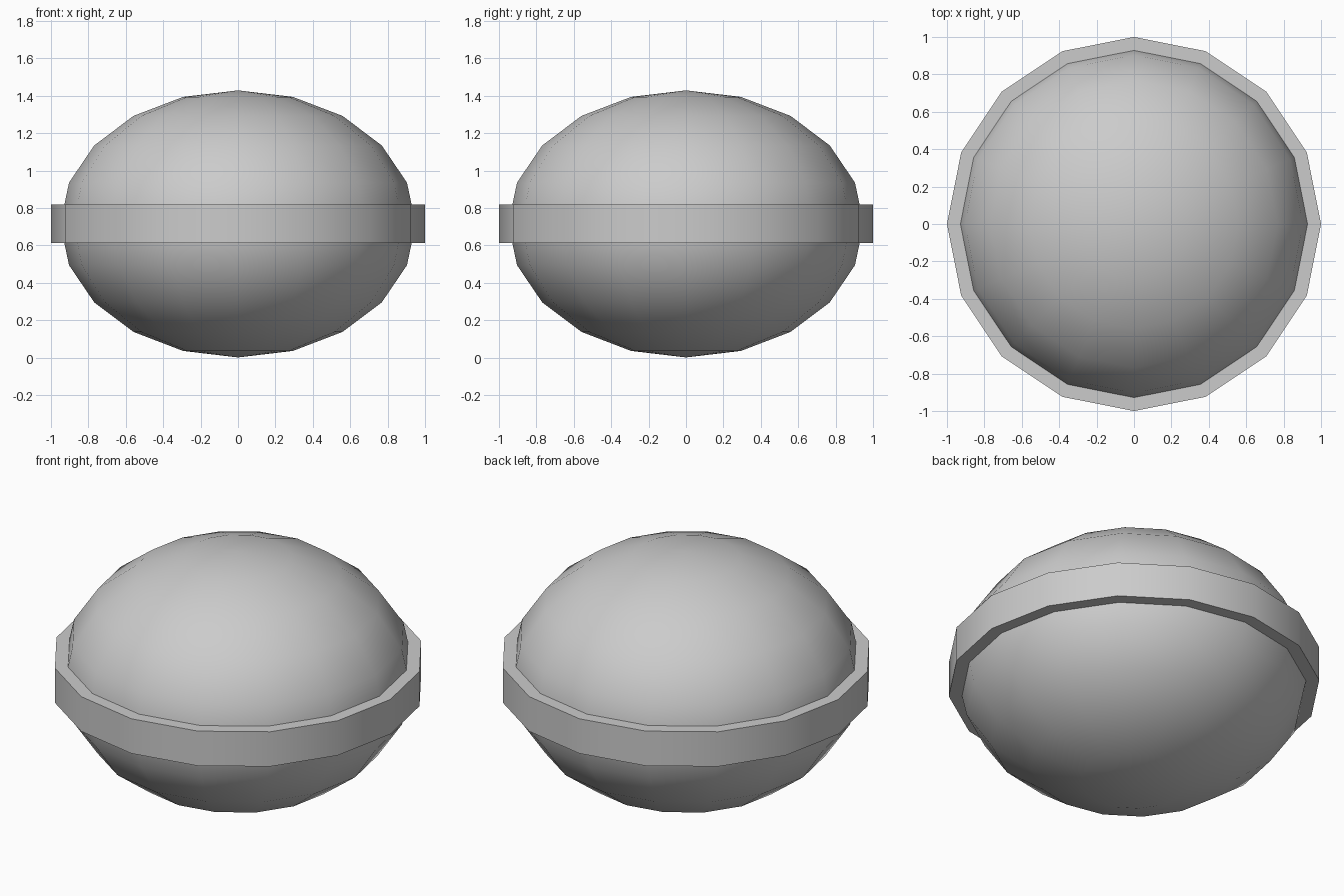
import bpy

if "Cube" in bpy.data.objects:
    bpy.data.objects.remove(bpy.data.objects["Cube"])

SIDES = 16
MID_Z = 0.715


def smooth(obj, angle):
    bpy.ops.object.select_all(action='DESELECT')
    obj.select_set(True)
    bpy.context.view_layer.objects.active = obj
    bpy.ops.object.transform_apply(location=True, rotation=True, scale=True)
    bpy.ops.object.shade_smooth_by_angle(angle=angle)


# flattened ball body
bpy.ops.mesh.primitive_uv_sphere_add(segments=SIDES, ring_count=10, radius=1,
                                     location=(0, 0, MID_Z))
body = bpy.context.object
body.name = "body"
body.scale = (0.95, 0.95, 0.714)
smooth(body, 0.8)

# raised band around the middle
bpy.ops.mesh.primitive_cylinder_add(vertices=SIDES, radius=1, depth=0.206,
                                    location=(0, 0, MID_Z + 0.001))
band = bpy.context.object
band.name = "middle_band"
smooth(band, 0.55)
